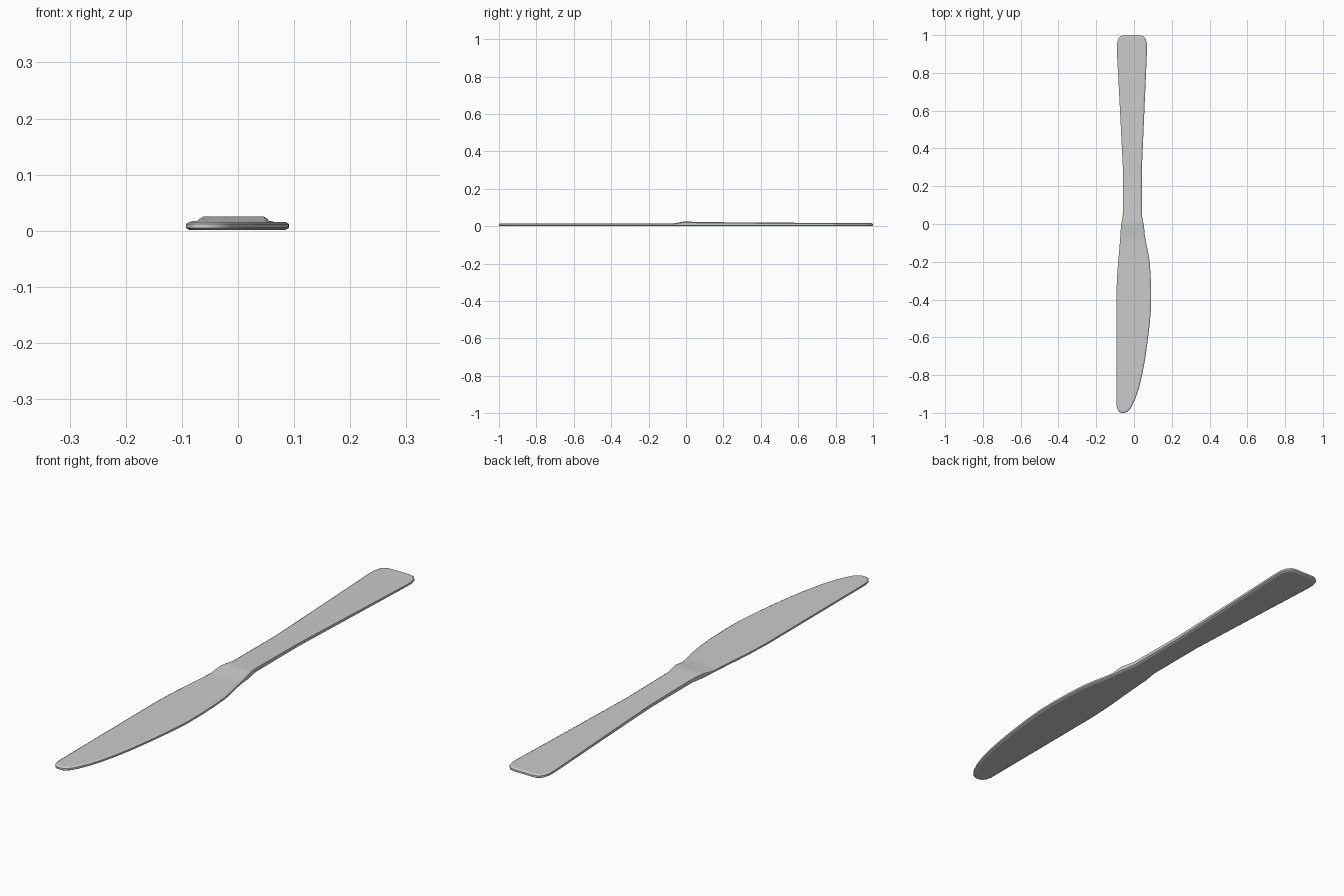
import bpy
from mathutils import Vector

if "Cube" in bpy.data.objects:
    bpy.data.objects.remove(bpy.data.objects["Cube"])

# Outline stations: y, left edge x, right edge x
stations = [
    (1.0, -0.055, 0.032), (0.994, -0.072, 0.050), (0.98, -0.084, 0.062),
    (0.955, -0.091, 0.069), (0.92, -0.091, 0.069), (0.6, -0.074, 0.055),
    (0.3, -0.059, 0.042), (0.05, -0.059, 0.042), (0.02, -0.064, 0.046),
    (-0.01, -0.069, 0.053), (-0.06, -0.072, 0.057), (-0.10, -0.075, 0.064),
    (-0.15, -0.079, 0.075), (-0.20, -0.084, 0.083), (-0.27, -0.089, 0.088),
    (-0.36, -0.093, 0.091), (-0.45, -0.093, 0.090), (-0.54, -0.093, 0.082),
    (-0.63, -0.093, 0.071), (-0.72, -0.093, 0.058), (-0.80, -0.093, 0.043),
    (-0.87, -0.093, 0.026), (-0.92, -0.093, 0.009), (-0.96, -0.093, -0.009),
    (-0.98, -0.088, -0.021), (-0.994, -0.079, -0.035), (-1.0, -0.068, -0.050),
]
n = len(stations)


def top_height(y):
    # Flat blade, raised bolster, gently tapering handle
    keys = [(-1, 0.016), (-0.06, 0.016), (-0.02, 0.025), (0.02, 0.025),
            (0.06, 0.022), (1, 0.016)]
    for (a, za), (b, zb) in zip(keys, keys[1:]):
        if y <= b:
            return za + (zb - za) * (y - a) / (b - a)
    return keys[-1][1]


# Closed counter-clockwise loop: down the left side, back up the right
loop = [Vector((l, y)) for y, l, r in stations]
loop += [Vector((r, y)) for y, l, r in reversed(stations)]
m = len(loop)


def inset(i, d):
    t = (loop[(i + 1) % m] - loop[i]).normalized() + (loop[i] - loop[i - 1]).normalized()
    t.normalize()
    return loop[i] + Vector((-t.y, t.x)) * d


# Cross-section rings: inset distance, base height, share of extra top height
rings = [(0.007, 0.001, 0), (0.0, 0.005, 0), (0.0, 0.012, 1), (0.007, 0.016, 1)]
verts, faces = [], []
for d, z, share in rings:
    for i in range(m):
        p = inset(i, d)
        verts.append((p.x, p.y, z + share * (top_height(loop[i].y) - 0.016)))

# Bevelled rim
for k in range(len(rings) - 1):
    for i in range(m):
        j = (i + 1) % m
        faces.append((k * m + i, k * m + j, k * m + m + j, k * m + m + i))

# Flat underside and top, made of strips across the knife
t = (len(rings) - 1) * m
for i in range(n - 1):
    a, b, c, d = i, i + 1, m - 2 - i, m - 1 - i
    faces.append((d, c, b, a))
    faces.append((t + a, t + b, t + c, t + d))

mesh = bpy.data.meshes.new("table_knife")
mesh.from_pydata(verts, [], faces)
mesh.update()
knife = bpy.data.objects.new("table_knife", mesh)
bpy.context.collection.objects.link(knife)
bpy.context.view_layer.objects.active = knife
knife.select_set(True)
bpy.ops.object.shade_smooth_by_angle(angle=0.5)
